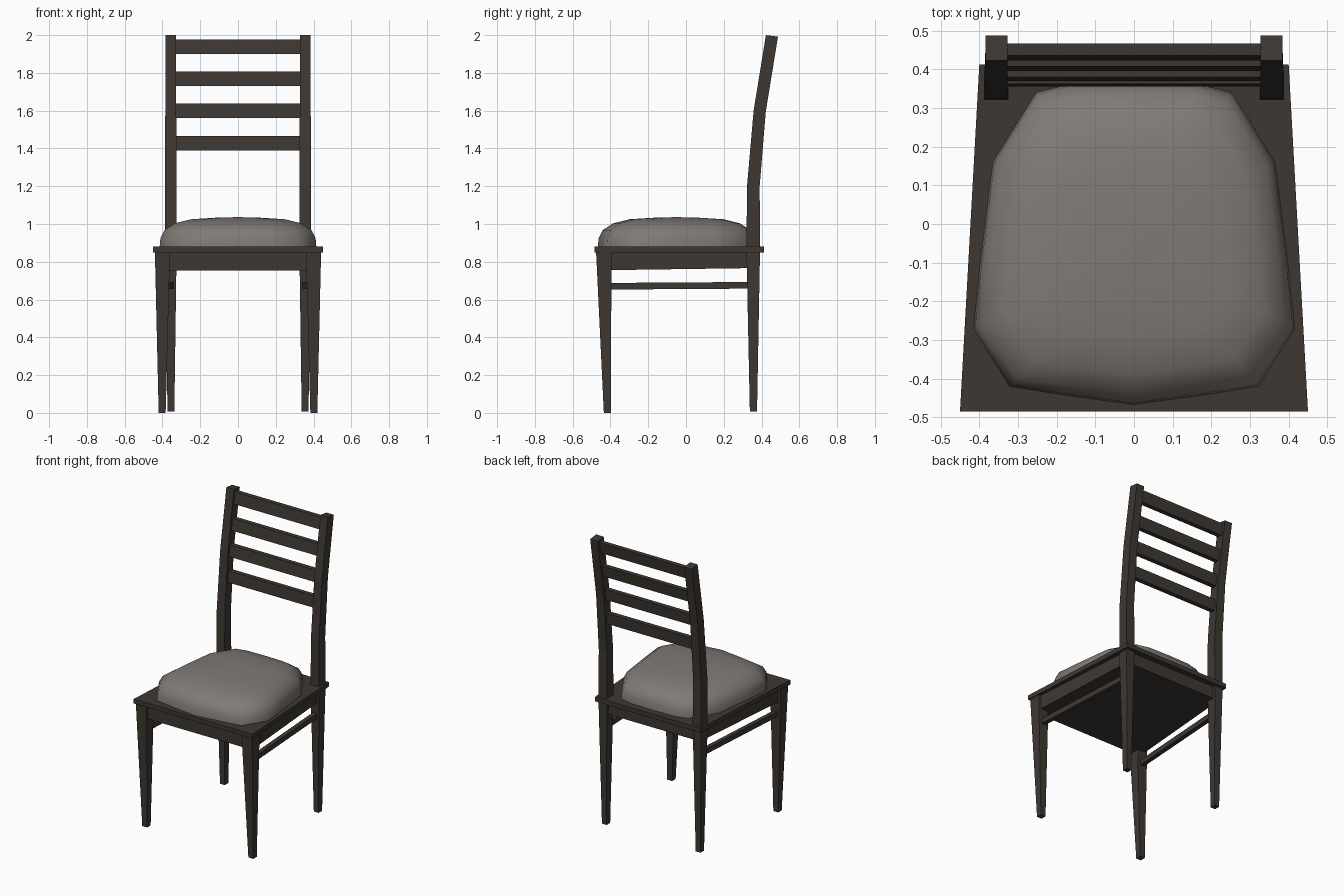
import bpy, bmesh, math
from mathutils import Vector

if "Cube" in bpy.data.objects:
    bpy.data.objects.remove(bpy.data.objects["Cube"])


def material(name, rgb):
    m = bpy.data.materials.new(name)
    m.diffuse_color = (*rgb, 1)
    m.use_nodes = True
    m.node_tree.nodes["Principled BSDF"].inputs["Base Color"].default_value = m.diffuse_color
    return m


WOOD = material("dark_wood", (0.048, 0.039, 0.032))
FABRIC = material("fabric", (0.22, 0.195, 0.18))


def loft(name, rings, mat=WOOD, mirror=False):
    """Skin a list of equal-sized point rings and cap both ends."""
    bm = bmesh.new()
    vs = [[bm.verts.new(p) for p in r] for r in rings]
    n = len(vs[0])
    for a, b in zip(vs, vs[1:]):
        for i in range(n):
            j = (i + 1) % n
            bm.faces.new((a[i], a[j], b[j], b[i]))
    bm.faces.new(vs[0][::-1])
    bm.faces.new(vs[-1])
    bmesh.ops.recalc_face_normals(bm, faces=bm.faces)
    me = bpy.data.meshes.new(name)
    bm.to_mesh(me)
    bm.free()
    me.materials.append(mat)
    ob = bpy.data.objects.new(name, me)
    bpy.context.collection.objects.link(ob)
    if mirror:
        ob.modifiers.new("mirror", 'MIRROR')
    return ob


def section(x0, x1, y0, y1, z, zb=None):
    """Horizontal rectangle; zb is the height of its back edge."""
    zb = z if zb is None else zb
    return [(x0, y0, z), (x1, y0, z), (x1, y1, zb), (x0, y1, zb)]


def trapezoid(xf, xb, yf, yb, zf, zb):
    return [(-xf, yf, zf), (xf, yf, zf), (xb, yb, zb), (-xb, yb, zb)]


# Seat board and the apron block below it
loft("seat_board", [trapezoid(0.45, 0.40, -0.485, 0.413, 0.85, 0.85),
                    trapezoid(0.45, 0.40, -0.485, 0.413, 0.88, 0.88)])
loft("apron", [trapezoid(0.425, 0.37, -0.455, 0.375, 0.755, 0.767),
               trapezoid(0.425, 0.37, -0.455, 0.375, 0.852, 0.852)])

# Tapered front legs
loft("front_leg", [section(0.383, 0.42, -0.435, -0.397, 0),
                   section(0.36, 0.44, -0.476, -0.395, 0.852)], mirror=True)

# Back legs running up into the bent back posts
loft("back_post", [section(0.337, 0.373, 0.338, 0.376, 0.007),
                   section(0.325, 0.388, 0.32, 0.392, 0.86),
                   section(0.326, 0.387, 0.323, 0.39, 1.2),
                   section(0.327, 0.385, 0.358, 0.422, 1.6, 1.592),
                   section(0.327, 0.384, 0.423, 0.487, 2.0, 1.992)], mirror=True)


# Back slats, following the lean of the posts
def post_y(z):
    return 0.356 + (z - 1.2) * 0.0835 if z < 1.6 else 0.39 + (z - 1.6) * 0.1625


for k in range(4):
    z0 = 1.39 + 0.17 * k
    z1 = z0 + 0.077
    t = 0.016
    a, b = post_y(z0), post_y(z1)
    loft(f"back_slat_{k + 1}",
         [[(x, a - t, z0), (x, a + t, z0), (x, b + t, z1), (x, b - t, z1)]
          for x in (-0.335, 0.335)])

# Side stretchers
loft("side_stretcher",
     [[(x - 0.015, y, z), (x + 0.015, y, z),
       (x + 0.015, y, z + 0.035), (x - 0.015, y, z + 0.035)]
      for x, y, z in ((0.40, -0.41, 0.653), (0.356, 0.35, 0.658))], mirror=True)

# Domed cushion: one outline shrunk upwards
half = [(0, -0.467), (0.17, -0.444), (0.322, -0.42), (0.415, -0.27), (0.398, -0.1),
        (0.365, 0.16), (0.253, 0.34), (0.165, 0.362), (0, 0.366)]
outline = half + [(-x, y) for x, y in half[-2:0:-1]]
cy = -0.05
levels = [(1, 0.878), (0.99, 0.925), (0.94, 0.967), (0.81, 1.003),
          (0.6, 1.025), (0.3, 1.033), (0.04, 1.036)]
cushion = loft("cushion", [[(x * s, cy + (y - cy) * s, z) for x, y in outline]
                           for s, z in levels], FABRIC)
bpy.context.view_layer.objects.active = cushion
cushion.select_set(True)
bpy.ops.object.shade_smooth_by_angle(angle=math.radians(60))
